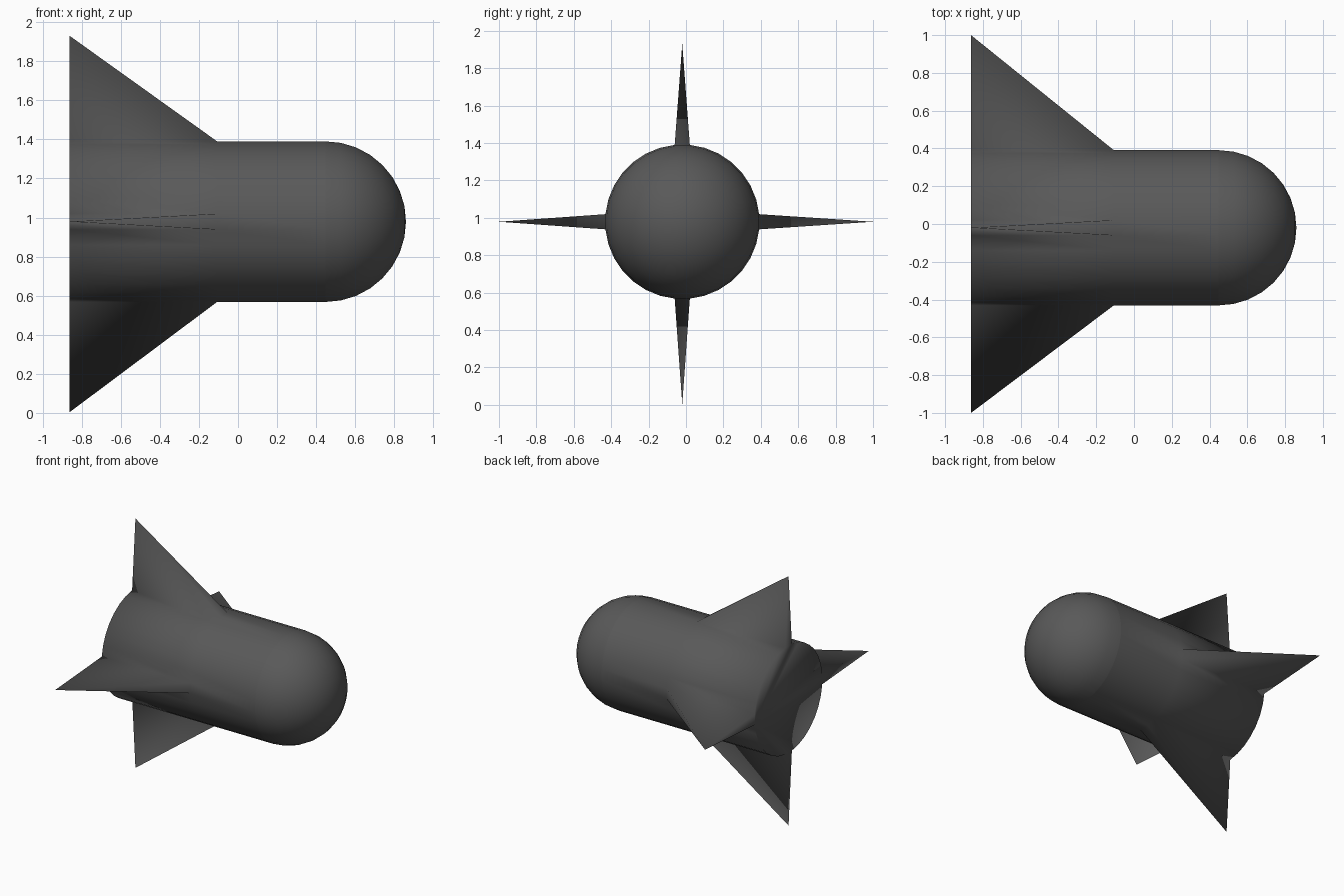
import bpy, bmesh
from math import cos, sin, tau, pi
from mathutils import Matrix, Vector

if "Cube" in bpy.data.objects:
    bpy.data.objects.remove(bpy.data.objects["Cube"])

SIDES, R = 32, 0.413
CY, CZ = -0.02, 0.979              # body axis
BACK, FIN_FRONT, NOSE = -0.863, -0.107, 0.447

dark = bpy.data.materials.new("dark_grey")
dark.diffuse_color = (0.1, 0.1, 0.1, 1)
dark.use_nodes = True
dark.node_tree.nodes["Principled BSDF"].inputs["Base Color"].default_value = dark.diffuse_color


def point(x, r, angle):
    return Vector((x, CY + r * cos(angle), CZ + r * sin(angle)))


def finish(name, bm):
    mesh = bpy.data.meshes.new(name)
    bm.to_mesh(mesh)
    bm.free()
    mesh.materials.append(dark)
    for p in mesh.polygons:
        p.use_smooth = True
    obj = bpy.data.objects.new(name, mesh)
    bpy.context.collection.objects.link(obj)
    return obj


# Tube body; four of its rear wall panels are pulled out into pointed fins
bm = bmesh.new()
step = tau / SIDES
rings = [[bm.verts.new(point(x, R, (i - 0.5) * step)) for i in range(SIDES)]
         for x in (BACK, FIN_FRONT, NOSE)]
fin_reach = {0: 1.02, 8: 0.952, 16: 0.98, 24: 0.976}
for k in range(2):
    a, b = rings[k], rings[k + 1]
    for i in range(SIDES):
        j = (i + 1) % SIDES
        quad = [a[i], a[j], b[j], b[i]]
        if k == 0 and i in fin_reach:
            tip = bm.verts.new(point(BACK, fin_reach[i], i * step))
            for n in range(4):
                bm.faces.new((quad[n], quad[(n + 1) % 4], tip))
        else:
            bm.faces.new(quad)
# Rear cap, fanned from one rim corner
rim = rings[0]
for i in range(1, SIDES - 1):
    bm.faces.new((rim[0], rim[i + 1], rim[i]))
finish("body_with_fins", bm)

# Half-sphere nose
bm = bmesh.new()
place = (Matrix.Translation((NOSE, CY, CZ)) @ Matrix.Rotation(pi / 2, 4, 'Y')
         @ Matrix.Rotation(step / 2, 4, 'Z'))
bmesh.ops.create_uvsphere(bm, u_segments=SIDES, v_segments=16, radius=R, matrix=place)
bmesh.ops.delete(bm, geom=[v for v in bm.verts if v.co.x < NOSE - 0.001], context='VERTS')
finish("nose_dome", bm)
